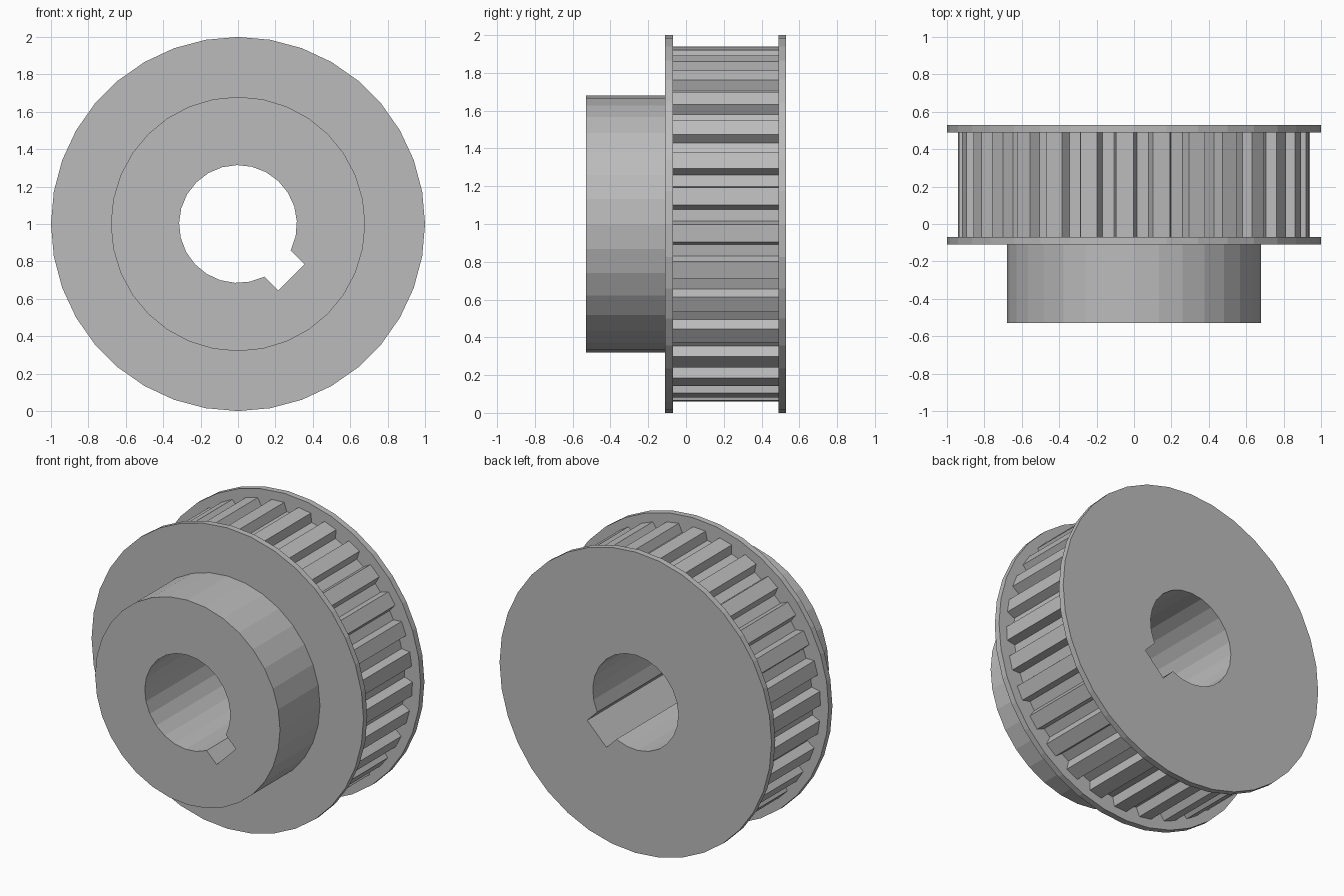
import bpy, bmesh
from math import sin, cos, pi, radians, asin
from mathutils import Vector

cube = bpy.data.objects.get("Cube")
if cube:
    bpy.data.objects.remove(cube)

steel = bpy.data.materials.new("plain_grey_steel")
steel.use_nodes = True
grey = (0.5, 0.5, 0.5, 1)
steel.diffuse_color = grey
steel.node_tree.nodes["Principled BSDF"].inputs["Base Color"].default_value = grey


def polar(radius, angle):
    return Vector((radius * cos(angle), 0, 1 + radius * sin(angle)))


def circle(radius, sides):
    return [polar(radius, 2 * pi * i / sides) for i in range(sides)]


def keyed_bore(radius, sides, half_width, depth):
    """Round bore with one square keyway pointing down to the left."""
    key = -pi / 4
    half = asin(half_width / radius)
    span = 2 * pi - 2 * half
    points = [polar(radius, key + half + span * i / sides) for i in range(sides + 1)]
    out, side = Vector((cos(key), 0, sin(key))), Vector((-sin(key), 0, cos(key)))
    centre = Vector((0, 0, 1)) + out * depth
    return points + [centre - side * half_width, centre + side * half_width]


def tooth_outline(count, tip, root, tip_half, root_half, phase):
    """Trapezoidal belt teeth around a circle."""
    points = []
    for i in range(count):
        mid = phase + 2 * pi * i / count
        points += [polar(root, mid - root_half), polar(tip, mid - tip_half),
                   polar(tip, mid + tip_half), polar(root, mid + root_half)]
    return points


def add_loop(bm, points, y):
    verts = [bm.verts.new((p.x, y, p.z)) for p in points]
    edges = [bm.edges.new((v, verts[i - 1])) for i, v in enumerate(verts)]
    return verts, edges


def add_wall(bm, front, back, inward=False):
    for i in range(len(front)):
        quad = [front[i - 1], front[i], back[i], back[i - 1]]
        bm.faces.new(quad[::-1] if inward else quad)


def finish(name, bm):
    mesh = bpy.data.meshes.new(name)
    bm.to_mesh(mesh)
    bm.free()
    mesh.materials.append(steel)
    bpy.context.collection.objects.link(bpy.data.objects.new(name, mesh))


bore = keyed_bore(0.315, 22, 0.1, 0.403)


def disc(name, outline, y0, y1):
    """Outer wall plus two end faces pierced by the bore."""
    bm = bmesh.new()
    rims = []
    for y, facing in ((y0, -1), (y1, 1)):
        rim, rim_edges = add_loop(bm, outline, y)
        hole_edges = add_loop(bm, bore, y)[1]
        cap = bmesh.ops.triangle_fill(bm, edges=rim_edges + hole_edges, use_beauty=True)
        for f in cap["geom"]:
            if isinstance(f, bmesh.types.BMFace):
                f.normal_update()
                if f.normal.y * facing < 0:
                    f.normal_flip()
        rims.append(rim)
    add_wall(bm, *rims)
    finish(name, bm)


# Hub, two flanges and the toothed drum between them
disc("hub", circle(0.68, 32), -0.53, -0.11)
disc("front_flange", circle(1.0, 36), -0.11, -0.07)
disc("toothed_drum", tooth_outline(30, 0.94, 0.883, radians(2.8), radians(4.0), radians(9)),
     -0.07, 0.49)
disc("rear_flange", circle(1.0, 36), 0.49, 0.53)

# Continuous bore wall with keyway
bm = bmesh.new()
add_wall(bm, add_loop(bm, bore, -0.53)[0], add_loop(bm, bore, 0.53)[0], inward=True)
finish("keyed_bore", bm)
